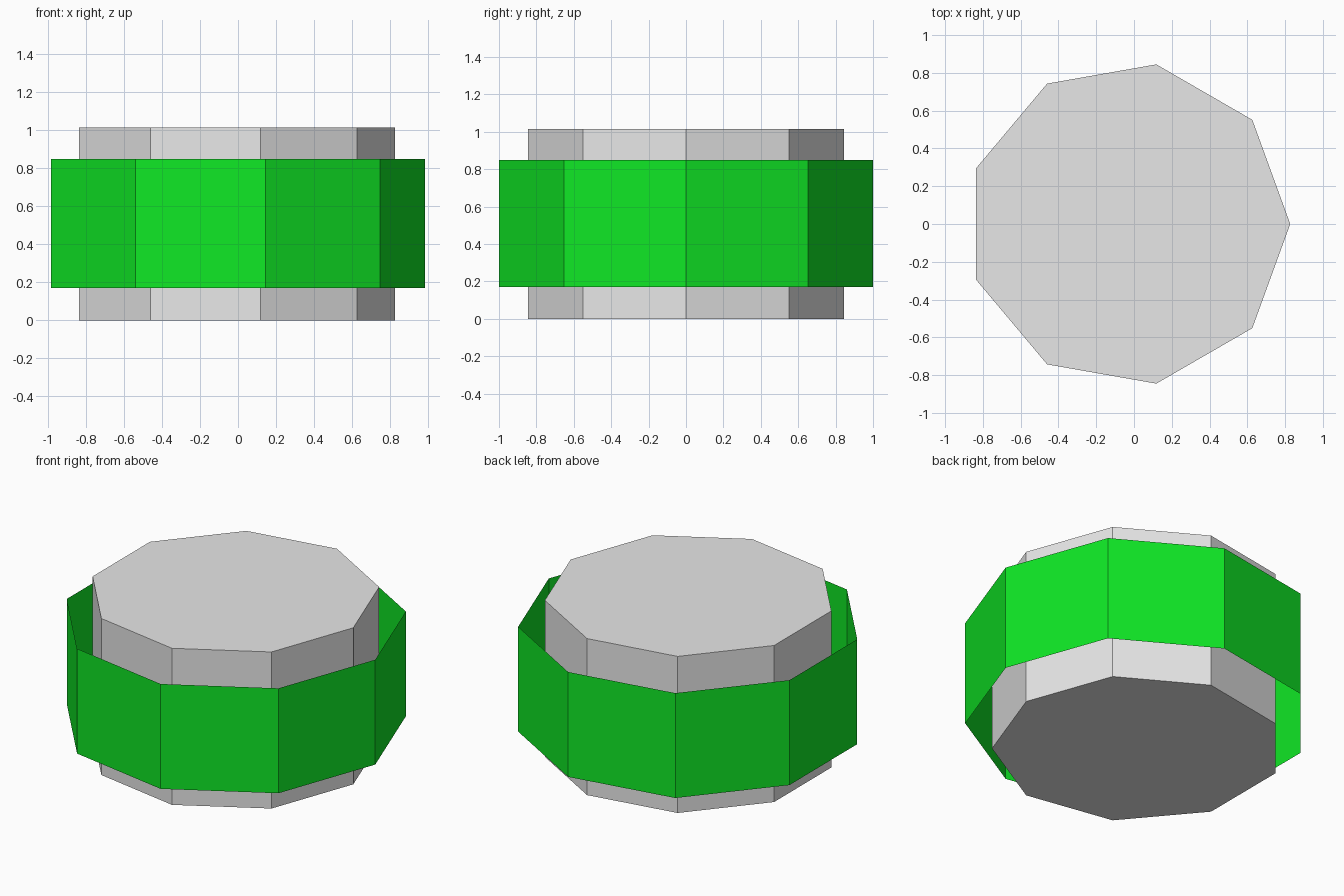
import bpy, bmesh, math

if "Cube" in bpy.data.objects:
    bpy.data.objects.remove(bpy.data.objects["Cube"])

SIDES = 9
CENTRE_X = -0.031  # a nonagon's bounding box is off its own centre


def material(name, rgb):
    m = bpy.data.materials.new(name)
    m.diffuse_color = (*rgb, 1.0)
    m.use_nodes = True
    m.node_tree.nodes["Principled BSDF"].inputs["Base Color"].default_value = m.diffuse_color
    return m


def prism(name, radius, z0, z1, mat, capped):
    """Flat-sided nonagonal tube with one corner on +x, optionally closed."""
    bm = bmesh.new()
    rings = []
    for z in (z0, z1):
        rings.append([bm.verts.new((CENTRE_X + radius * math.cos(math.tau * i / SIDES),
                                    radius * math.sin(math.tau * i / SIDES), z))
                      for i in range(SIDES)])
    low, high = rings
    for i in range(SIDES):
        j = (i + 1) % SIDES
        bm.faces.new((low[i], low[j], high[j], high[i]))
    if capped:
        bm.faces.new(high)
        bm.faces.new(low[::-1])
    mesh = bpy.data.meshes.new(name)
    bm.to_mesh(mesh)
    bm.free()
    mesh.materials.append(mat)
    obj = bpy.data.objects.new(name, mesh)
    bpy.context.collection.objects.link(obj)
    return obj


grey = material("light grey", (0.8, 0.8, 0.8))
green = material("bright green", (0.005, 0.81, 0.019))

# Solid core
prism("core_drum", 0.858, 0.0, 1.015, grey, True)
# Paper-thin open band floating around the core
prism("outer_band", 1.0154, 0.17, 0.85, green, False)
